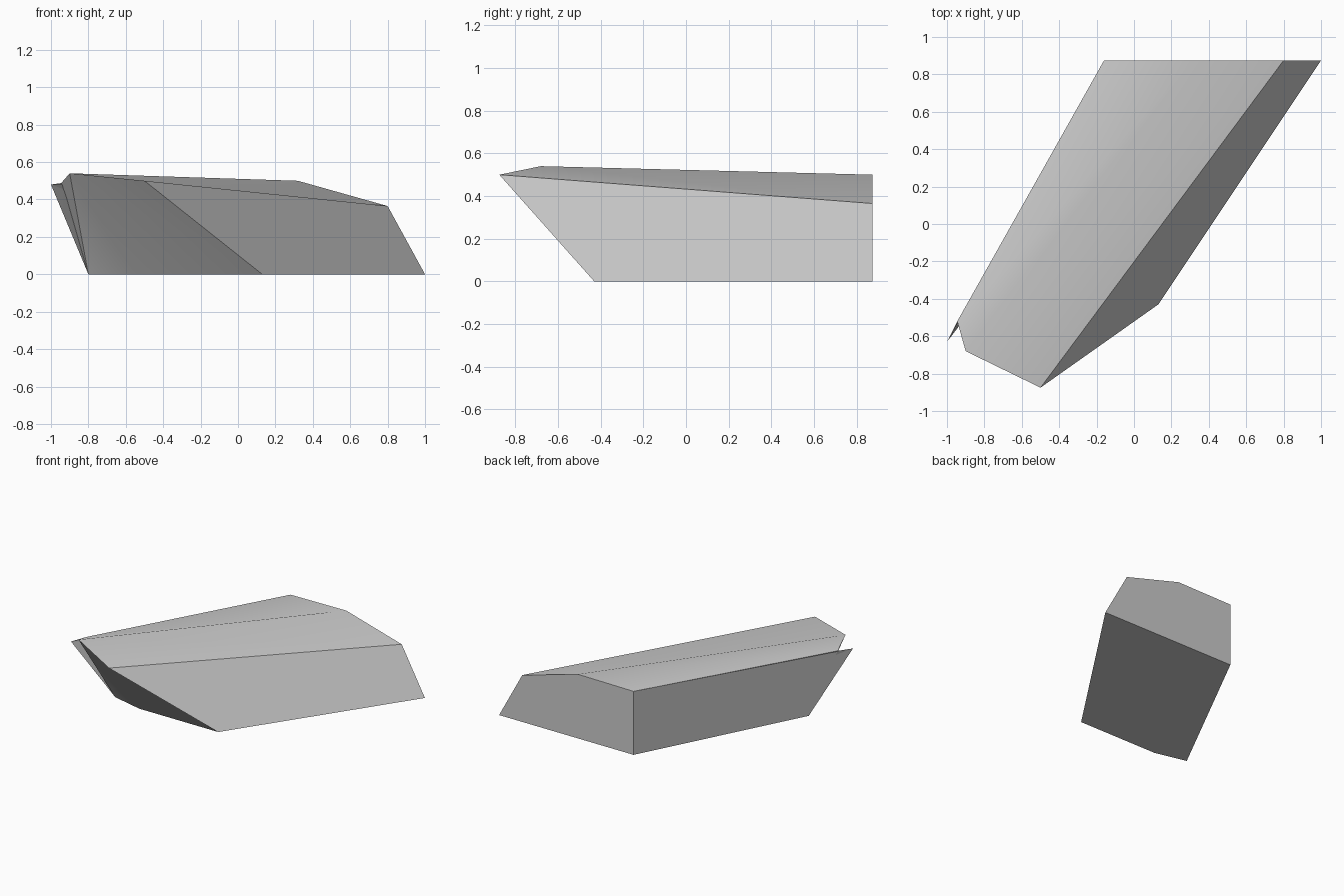
import bpy
import bmesh
import math

default_cube = bpy.data.objects.get("Cube")
if default_cube:
    bpy.data.objects.remove(default_cube, do_unlink=True)

# One plain grey for the whole block
grey = bpy.data.materials.new("stone_grey")
grey.use_nodes = True
color = (0.6, 0.6, 0.6, 1)
grey.diffuse_color = color
grey.node_tree.nodes["Principled BSDF"].inputs["Base Color"].default_value = color

# Corners of the slanted block
corners = {
    # footprint
    "base_back_left": (1.0, 0.875, 0),
    "base_back_right": (-0.16, 0.875, 0),
    "base_front_right": (-0.8, -0.37, 0),
    "base_front_mid": (-0.55, -0.43, 0),
    "base_front_left": (0.13, -0.43, 0),
    # upper rim at the back
    "side_back": (0.8, 0.875, 0.365),
    "ridge_back": (0.32, 0.875, 0.5),
    "rim_back": (-0.16, 0.875, 0.495),
    # overhanging front
    "side_front": (-0.5, -0.875, 0.5),
    "ridge_front": (-0.9, -0.68, 0.54),
    # chipped corner
    "chip_top": (-0.945, -0.52, 0.488),
    "chip_inner": (-0.92, -0.51, 0.42),
    "chip_tip": (-1.0, -0.63, 0.48),
}

# Each surface as a loop of corner names
surfaces = [
    # underside and back
    "base_back_left base_back_right base_front_right base_front_mid base_front_left",
    "base_back_right base_back_left side_back ridge_back rim_back",
    # side walls
    "base_back_left base_front_left side_front side_back",
    "rim_back chip_tip base_front_right base_back_right",
    # top planes
    "side_back side_front ridge_front ridge_back",
    "ridge_back ridge_front chip_top rim_back",
    # chipped corner
    "rim_back chip_top chip_tip",
    "chip_top chip_inner chip_tip",
    "chip_top ridge_front chip_inner",
    # undercut front
    "chip_tip chip_inner base_front_right",
    "chip_inner ridge_front base_front_right",
    "ridge_front base_front_mid base_front_right",
    "ridge_front side_front base_front_left base_front_mid",
]

bm = bmesh.new()
verts = {name: bm.verts.new(place) for name, place in corners.items()}
for loop in surfaces:
    bm.faces.new([verts[name] for name in loop.split()])
bmesh.ops.recalc_face_normals(bm, faces=bm.faces)

mesh = bpy.data.meshes.new("slanted_block")
bm.to_mesh(mesh)
bm.free()
mesh.materials.append(grey)
block = bpy.data.objects.new("slanted_block", mesh)
bpy.context.collection.objects.link(block)

# Soften shallow edges, keep the strong ones crisp
bpy.ops.object.select_all(action="DESELECT")
block.select_set(True)
bpy.context.view_layer.objects.active = block
bpy.ops.object.shade_smooth_by_angle(angle=math.radians(30))
